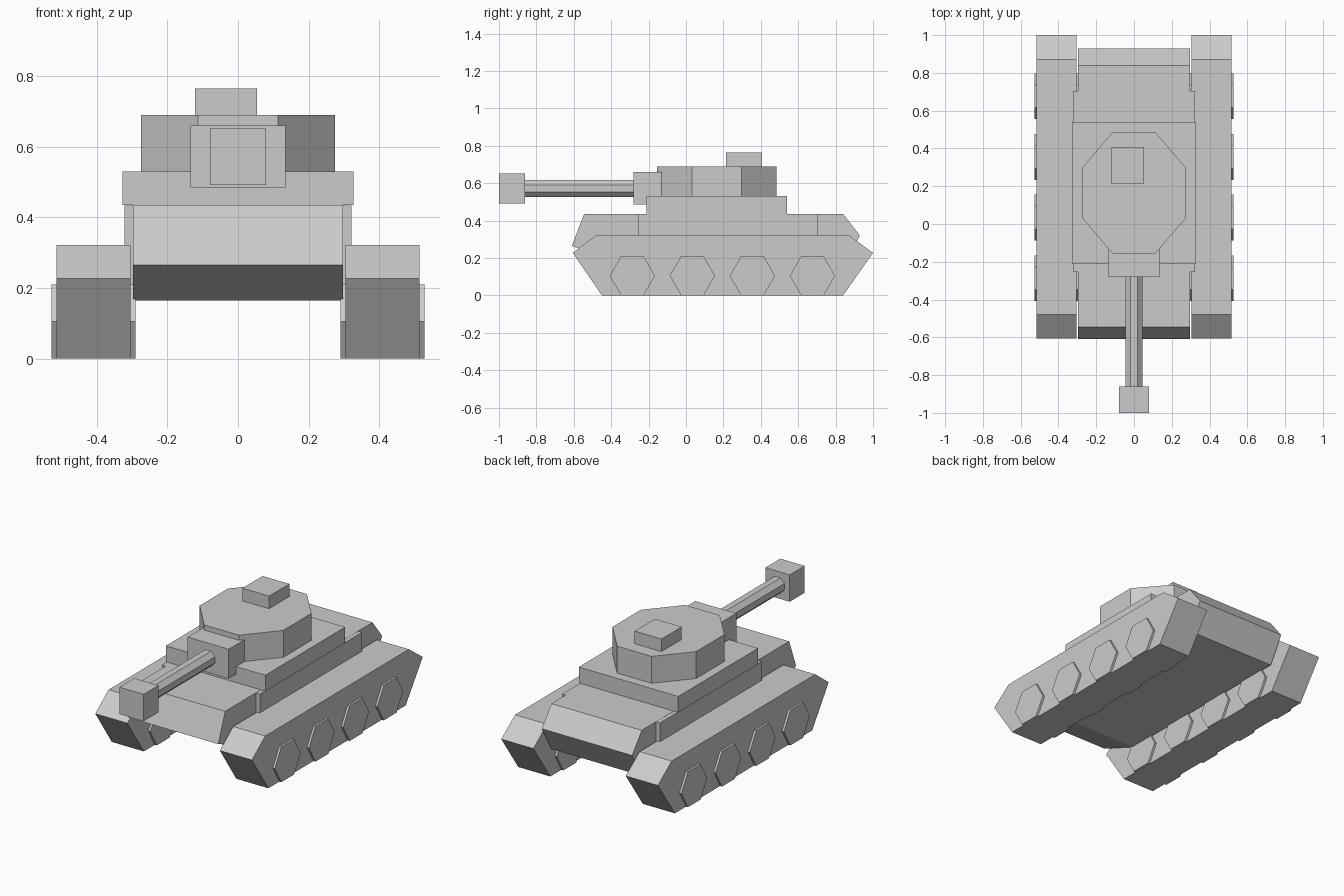
import bpy, bmesh, math

cube = bpy.data.objects.get("Cube")
if cube:
    bpy.data.objects.remove(cube, do_unlink=True)

grey = bpy.data.materials.new("plain grey")
colour = (0.6, 0.6, 0.6, 1)
grey.use_nodes = True
grey.diffuse_color = colour
grey.node_tree.nodes["Principled BSDF"].inputs["Base Color"].default_value = colour


def prism(name, outline, low, high, axis):
    """Extrude a 2D outline along one axis, from low to high."""
    place = {"x": lambda a, b, t: (t, a, b),
             "y": lambda a, b, t: (a, t, b),
             "z": lambda a, b, t: (a, b, t)}[axis]
    bm = bmesh.new()
    ends = [[bm.verts.new(place(a, b, t)) for a, b in outline] for t in (low, high)]
    bm.faces.new(ends[0])
    bm.faces.new(ends[1])
    n = len(outline)
    for i in range(n):
        j = (i + 1) % n
        bm.faces.new((ends[0][i], ends[0][j], ends[1][j], ends[1][i]))
    bmesh.ops.recalc_face_normals(bm, faces=bm.faces)
    mesh = bpy.data.meshes.new(name)
    bm.to_mesh(mesh)
    bm.free()
    mesh.materials.append(grey)
    obj = bpy.data.objects.new(name, mesh)
    bpy.context.collection.objects.link(obj)
    return obj


def box(name, x, y, z):
    return prism(name, [(x[0], y[0]), (x[1], y[0]), (x[1], y[1]), (x[0], y[1])], *z, "z")


def ring(sides, a, b, ra, rb, turn=0):
    angles = [math.tau * (i + turn) / sides for i in range(sides)]
    return [(a + ra * math.cos(t), b + rb * math.sin(t)) for t in angles]


# Hull with sloped ends, and the wider middle section
hull = [(-0.61, 0.265), (-0.545, 0.435), (0.84, 0.435),
        (0.93, 0.32), (0.84, 0.165), (-0.36, 0.165)]
prism("hull", hull, -0.297, 0.297, "x")
box("hull_sides", (-0.322, 0.322), (-0.255, 0.705), (0.185, 0.434))
box("turret_base", (-0.327, 0.327), (-0.21, 0.54), (0.435, 0.53))

# Tracks and six-sided wheels on both sides
track = [(-0.605, 0.227), (-0.48, 0.322), (0.87, 0.322),
         (1, 0.227), (0.84, 0), (-0.45, 0)]
for side, s in (("left", 1), ("right", -1)):
    prism(side + "_track", track, s * 0.304, s * 0.515, "x")
    for i in range(4):
        wheel = ring(6, -0.287 + i * 0.321, 0.105, 0.121, 0.121)
        prism(f"{side}_wheel_{i + 1}", wheel, s * 0.291, s * 0.528, "x")

# Eight-sided turret and offset hatch
stretch = math.cos(math.pi / 8)
prism("turret", ring(8, 0, 0.165, 0.275 / stretch, 0.32 / stretch, 0.5), 0.53, 0.69, "z")
box("hatch", (-0.122, 0.054), (0.215, 0.405), (0.69, 0.765))

# Gun
box("gun_mantlet", (-0.135, 0.135), (-0.28, -0.13), (0.485, 0.66))
prism("gun_barrel", ring(8, 0, 0.572, 0.045 / stretch, 0.045 / stretch, 0.5), -0.87, -0.25, "y")
box("muzzle", (-0.08, 0.08), (-1, -0.86), (0.492, 0.652))
